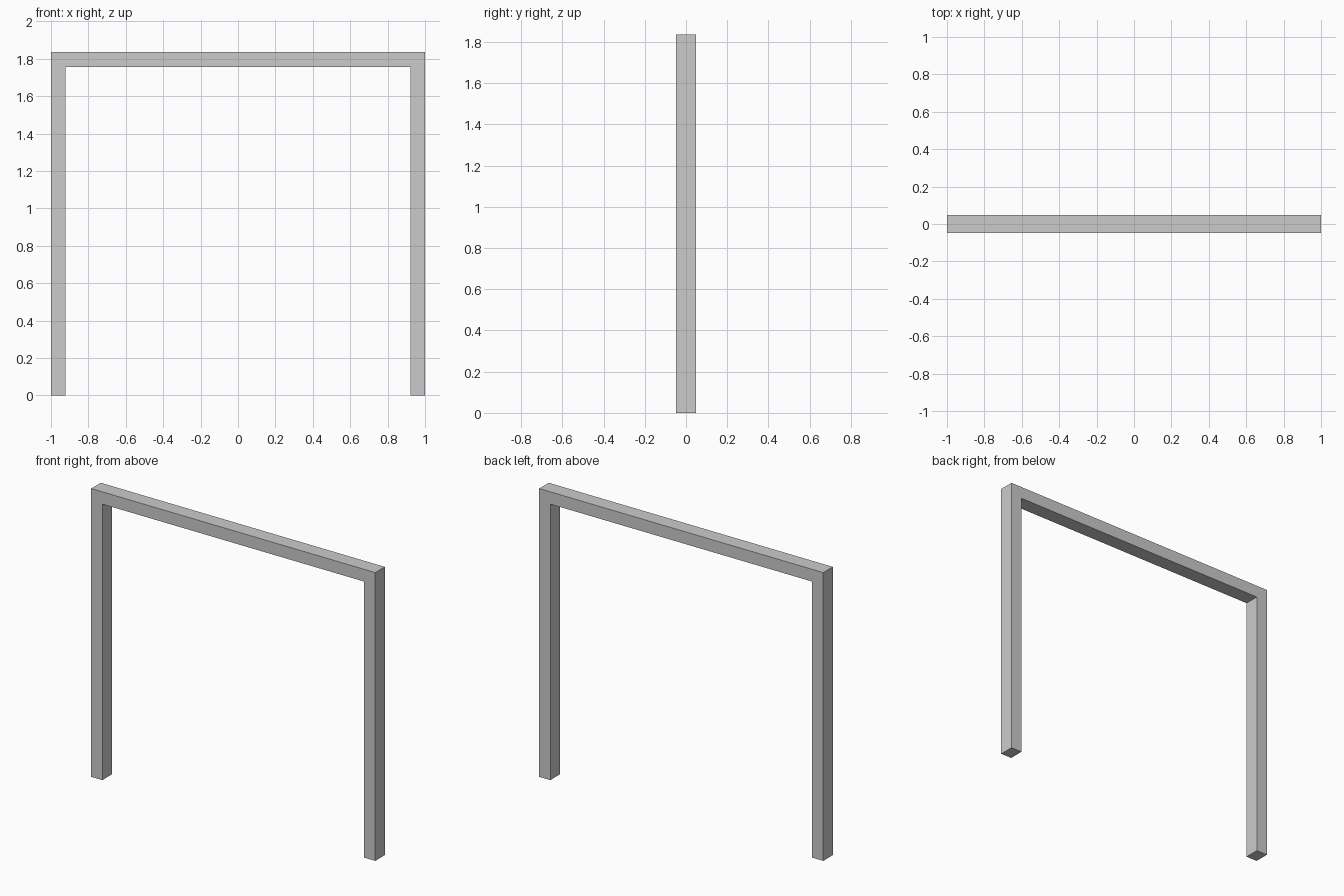
import bpy, bmesh

if "Cube" in bpy.data.objects:
    bpy.data.objects.remove(bpy.data.objects["Cube"])

W, H, D = 1.0, 1.835, 0.096   # half width, height, depth
T = 0.078                     # bar thickness

# Door frame: one U-shaped profile extruded front to back
profile = [(-W, 0), (-W + T, 0), (-W + T, H - T), (W - T, H - T),
           (W - T, 0), (W, 0), (W, H), (-W, H)]

bm = bmesh.new()
face = bm.faces.new([bm.verts.new((x, -D / 2, z)) for x, z in profile])
ext = bmesh.ops.extrude_face_region(bm, geom=[face], use_keep_orig=True)
moved = [g for g in ext["geom"] if isinstance(g, bmesh.types.BMVert)]
bmesh.ops.translate(bm, vec=(0, D, 0), verts=moved)
bmesh.ops.recalc_face_normals(bm, faces=bm.faces)

mesh = bpy.data.meshes.new("door_frame")
bm.to_mesh(mesh)
bm.free()
frame = bpy.data.objects.new("door_frame", mesh)
bpy.context.collection.objects.link(frame)
